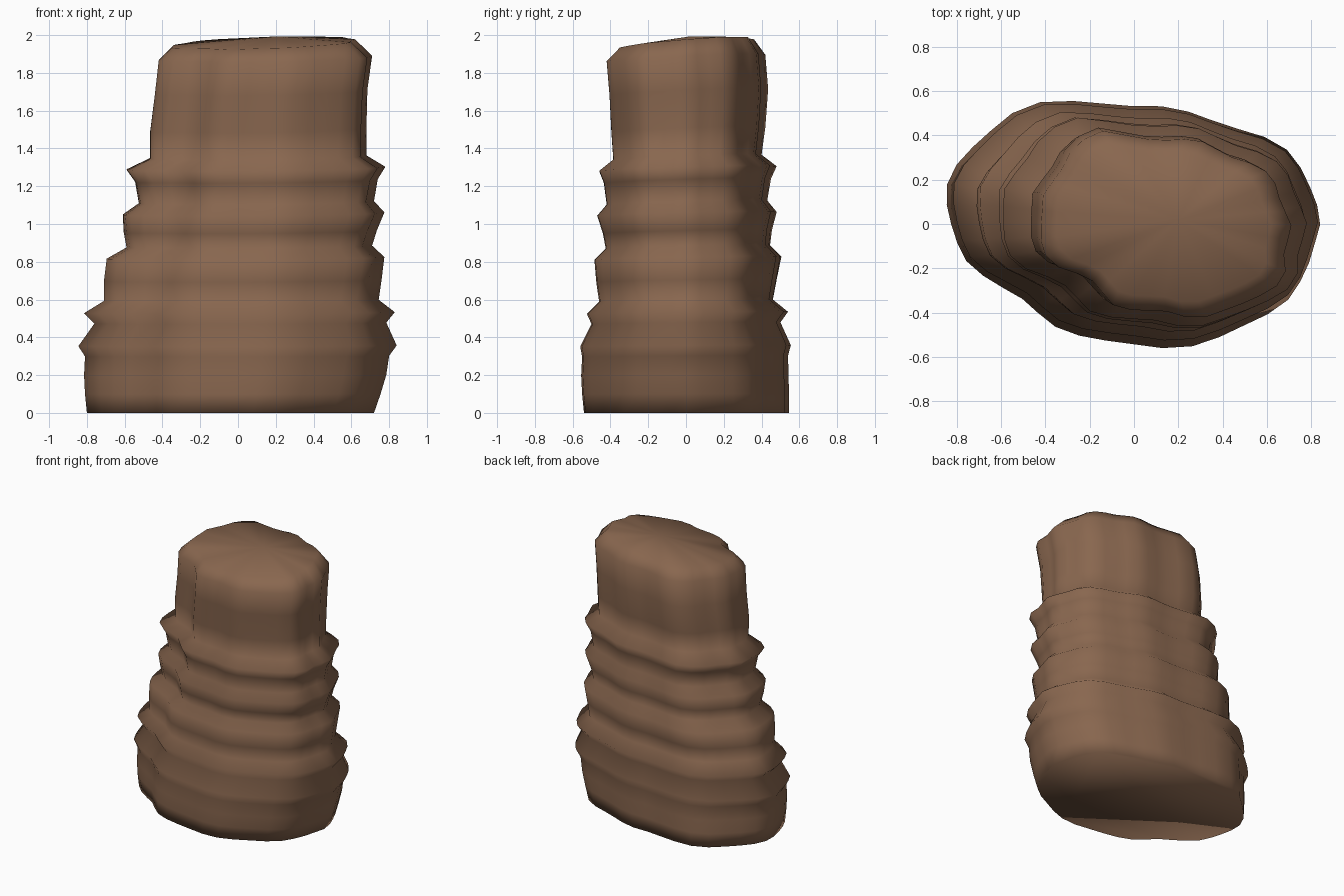
import bpy, bmesh, math

if "Cube" in bpy.data.objects:
    bpy.data.objects.remove(bpy.data.objects["Cube"])

N = 40  # columns around the rock

# plan outlines: widest lower ledge and flat summit
BASE = [(-.845, .1), (-.84, .2), (-.78, .3), (-.6, .46), (-.5, .535), (-.35, .56), (0, .53), (.18, .53),
        (.4, .45), (.6, .39), (.7, .33), (.77, .23), (.83, .08), (.84, 0), (.78, -.2), (.71, -.32),
        (.64, -.38), (.32, -.53), (.18, -.555), (-.2, -.505), (-.33, -.47), (-.4, -.42), (-.5, -.33),
        (-.66, -.24), (-.75, -.17), (-.81, -.05)]
TOP = [(-.42, 0), (-.41, .15), (-.3, .3), (-.28, .37), (-.15, .435), (.1, .39), (.28, .40),
       (.45, .31), (.56, .28), (.63, .22), (.64, .16), (.71, 0), (.67, -.1), (.68, -.2),
       (.63, -.27), (.5, -.33), (.28, -.41), (.15, -.37), (-.08, -.36), (-.2, -.22),
       (-.35, -.17), (-.42, -.1)]

# ledge profile: height, x min, x max, y min, y max
RINGS = [(0, -.80, .72, -.54, .545), (.1, -.81, .755, -.55, .545), (.2, -.815, .785, -.555, .543),
         (.3, -.81, .80, -.55, .54), (.355, -.845, .84, -.56, .555), (.475, -.76, .785, -.50, .50),
         (.53, -.815, .83, -.525, .54), (.595, -.71, .745, -.46, .46), (.7, -.71, .76, -.475, .48),
         (.82, -.695, .775, -.485, .505), (.88, -.59, .71, -.425, .445), (.96, -.605, .735, -.44, .455),
         (1.055, -.61, .775, -.47, .48), (1.115, -.525, .72, -.42, .43), (1.23, -.545, .74, -.435, .45),
         (1.295, -.59, .78, -.46, .48), (1.355, -.465, .68, -.385, .40), (1.5, -.465, .68, -.395, .42),
         (1.7, -.44, .685, -.405, .435), (1.88, -.42, .71, -.42, .42)]


def radial(outline):
    """Outline scaled to a unit box, sampled as N points by angle."""
    xs, ys = zip(*outline)
    cx, cy = (min(xs) + max(xs)) / 2, (min(ys) + max(ys)) / 2
    hx, hy = (max(xs) - min(xs)) / 2, (max(ys) - min(ys)) / 2
    pts = [((x - cx) / hx, (y - cy) / hy) for x, y in outline]
    out = []
    for i in range(N):
        a = 2 * math.pi * i / N
        c, s = math.cos(a), math.sin(a)
        best = 1
        for (x1, y1), (x2, y2) in zip(pts, pts[1:] + pts[:1]):
            dx, dy = x2 - x1, y2 - y1
            d = c * dy - s * dx
            if abs(d) < 1e-9:
                continue
            r = (x1 * dy - y1 * dx) / d
            k = (x1 * s - y1 * c) / d
            if r > 0 and -1e-6 <= k <= 1 + 1e-6:
                best = r
        out.append((best * c, best * s))
    return out


base, top = radial(BASE), radial(TOP)
bm = bmesh.new()


def ring(z, x0, x1, y0, y1, tx, ty):
    t = min(1, max(0, (z - .35) / 1.25))
    uv = [(a + (c - a) * t, b + (d - b) * t) for (a, b), (c, d) in zip(base, top)]
    us, vs = zip(*uv)
    verts = []
    for u, v in uv:
        u = 2 * (u - min(us)) / (max(us) - min(us)) - 1
        v = 2 * (v - min(vs)) / (max(vs) - min(vs)) - 1
        verts.append(bm.verts.new(((x0 + x1) / 2 + u * (x1 - x0) / 2,
                                   (y0 + y1) / 2 + v * (y1 - y0) / 2, z + tx * u + ty * v)))
    return verts


# ledged sides, with ledges tilting a little towards the top
loops = [ring(*r, .008 * r[0] / 1.3, .015 * r[0] / 1.3) for r in RINGS]
loops.append(ring(1.958, -.35, .62, -.35, .36, .02, .03))
for a, b in zip(loops, loops[1:]):
    for i in range(N):
        j = (i + 1) % N
        bm.faces.new((a[i], a[j], b[j], b[i]))

# summit fan and flat underside
peak = bm.verts.new((.2, .02, 1.993))
for i in range(N):
    bm.faces.new((loops[-1][i], loops[-1][(i + 1) % N], peak))
bm.faces.new(loops[0][::-1])
for f in bm.faces:
    f.smooth = True

mesh = bpy.data.meshes.new("rock_pillar")
bm.to_mesh(mesh)
bm.free()
mat = bpy.data.materials.new("brown_rock")
mat.diffuse_color = (.25, .135, .078, 1)
mat.use_nodes = True
mat.node_tree.nodes["Principled BSDF"].inputs["Base Color"].default_value = mat.diffuse_color
mesh.materials.append(mat)
bpy.context.collection.objects.link(bpy.data.objects.new("rock_pillar", mesh))
